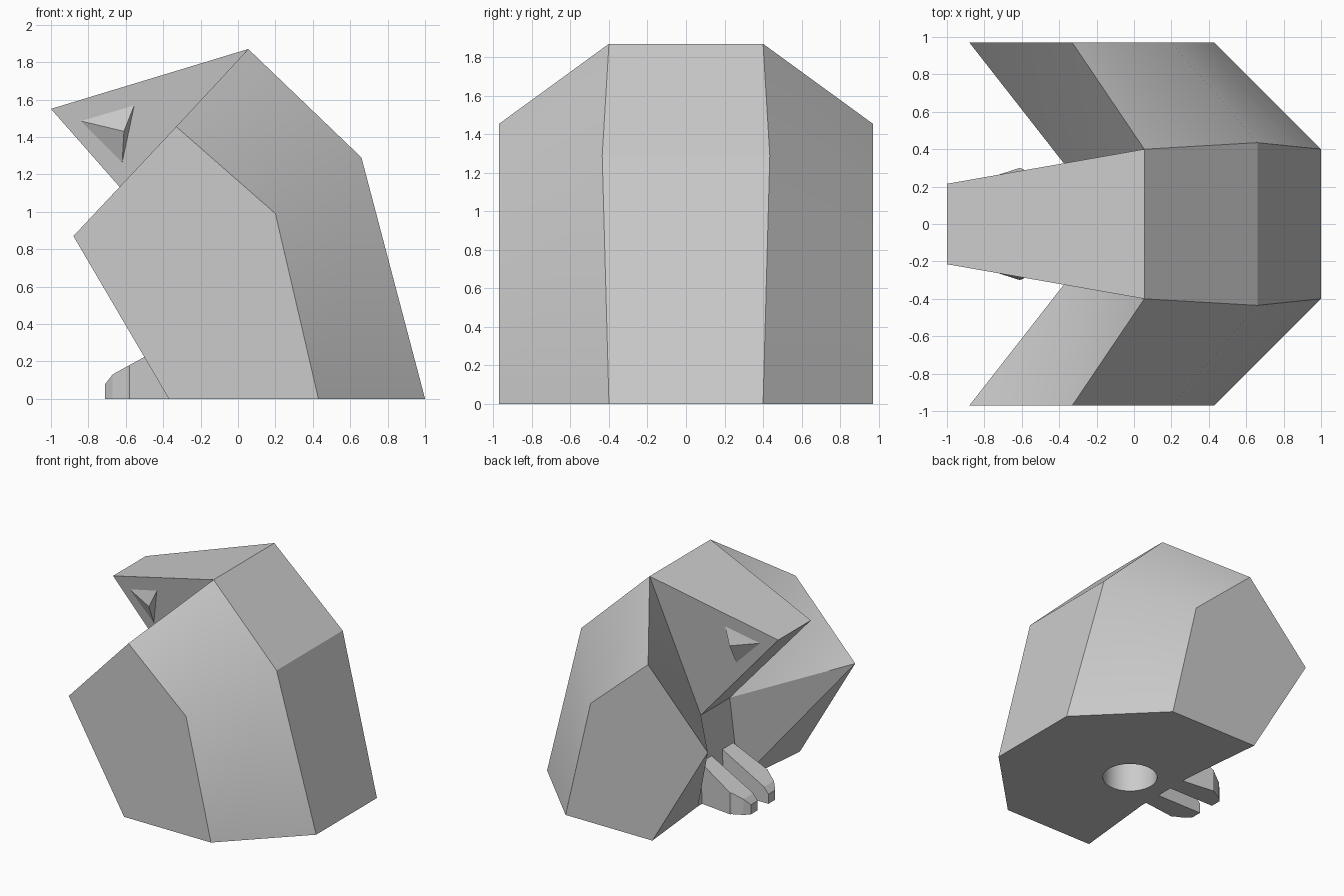
import bpy
import bmesh
import math

default = bpy.data.objects.get("Cube")
if default:
    bpy.data.objects.remove(default, do_unlink=True)

# Single flat colour
grey = bpy.data.materials.new("plain_grey")
grey.use_nodes = True
GREY = (0.6, 0.6, 0.6, 1.0)
grey.diffuse_color = GREY
grey.node_tree.nodes["Principled BSDF"].inputs["Base Color"].default_value = GREY


def make_object(name, bm):
    bmesh.ops.remove_doubles(bm, verts=bm.verts[:], dist=0.0001)
    bmesh.ops.recalc_face_normals(bm, faces=bm.faces[:])
    mesh = bpy.data.meshes.new(name)
    bm.to_mesh(mesh)
    bm.free()
    mesh.materials.append(grey)
    obj = bpy.data.objects.new(name, mesh)
    bpy.context.collection.objects.link(obj)
    return obj


def shade(obj):
    bpy.ops.object.select_all(action='DESELECT')
    obj.select_set(True)
    bpy.context.view_layer.objects.active = obj
    bpy.ops.object.shade_smooth_by_angle(angle=math.radians(30))


# Named corners of the left half of the body
corners = {
    "crown": (0.055, 0.40, 1.87), "spine": (0.66, 0.435, 1.29), "tail": (1.0, 0.40, 0),
    "brow": (-1.0, 0.215, 1.55), "throat": (-0.27, 0.19, 0.72), "chest": (-0.30, 0.27, 0),
    "shoulder_front": (-0.88, 0.97, 0.87), "shoulder_top": (-0.33, 0.97, 1.455),
    "shoulder_back": (0.20, 0.97, 0.99), "base_back": (0.43, 0.97, 0),
    "base_front": (-0.37, 0.97, 0),
}
# Faces on each side
side_faces = [
    "shoulder_front shoulder_top shoulder_back base_back base_front",
    "crown spine shoulder_back shoulder_top",
    "spine tail base_back shoulder_back",
    "crown brow throat",
    "crown shoulder_top throat",
    "shoulder_top shoulder_front throat",
    "shoulder_front base_front chest",
    "shoulder_front chest throat",
]
# Strips that cross the middle, from corner to corner
middle_strips = ["brow crown", "crown spine", "spine tail", "brow throat", "throat chest"]

bm = bmesh.new()
verts = {}
for side in (1, -1):
    for key, (x, y, z) in corners.items():
        verts[key, side] = bm.verts.new((x, y * side, z))
    for face in side_faces:
        bm.faces.new([verts[key, side] for key in face.split()])
for strip in middle_strips:
    a, b = strip.split()
    bm.faces.new([verts[a, 1], verts[b, 1], verts[b, -1], verts[a, -1]])
rim = ["chest", "base_front", "base_back", "tail"]
bm.faces.new([verts[k, 1] for k in rim] + [verts[k, -1] for k in reversed(rim)])
body = make_object("body", bm)

# Round socket in the underside
bpy.ops.mesh.primitive_cylinder_add(vertices=48, radius=0.205, depth=0.7, location=(0.04, 0, 0.1))
cutter = bpy.context.object
cutter.name = "socket_cutter"
cutter.hide_render = True
cutter.data.materials.append(grey)
cut = body.modifiers.new("socket", 'BOOLEAN')
cut.operation = 'DIFFERENCE'
cut.solver = 'EXACT'
cut.object = cutter
bpy.ops.object.select_all(action='DESELECT')
body.select_set(True)
bpy.context.view_layer.objects.active = body
bpy.ops.object.modifier_apply(modifier=cut.name)
bpy.data.objects.remove(cutter, do_unlink=True)
shade(body)


def head_side_y(x, z):
    return 0.12 + 0.132 * x + 0.146 * z


def make_eye(name, side):
    bm = bmesh.new()
    ring = [bm.verts.new((x, side * (head_side_y(x, z) - 0.004), z))
            for x, z in ((-0.86, 1.49), (-0.55, 1.58), (-0.62, 1.25))]
    apex = bm.verts.new((-0.61, side * 0.30, 1.43))
    bm.faces.new(ring)
    for i in range(3):
        bm.faces.new((ring[i], ring[(i + 1) % 3], apex))
    make_object(name, bm)


def make_foot(name, side):
    # Sections from tip to root: x, outer y, top z
    sections = [(-0.71, 0.16, 0.08), (-0.67, 0.20, 0.13), (-0.59, 0.24, 0.175),
                (-0.58, 0.25, 0.18), (-0.25, 0.21, 0.36)]
    bm = bmesh.new()
    rings = []
    for x, outer, top in sections:
        rings.append([bm.verts.new((x, side * y, z)) for y, z in
                      ((0.07, 0), (outer, 0), (outer, top), (0.07, top))])
    for a, b in zip(rings, rings[1:]):
        for i in range(4):
            j = (i + 1) % 4
            bm.faces.new((a[i], a[j], b[j], b[i]))
    bm.faces.new(rings[0])
    bm.faces.new(rings[-1])
    make_object(name, bm)


# Eyes and front prongs on both sides
for label, side in (("left", 1), ("right", -1)):
    make_eye(label + "_eye", side)
    make_foot(label + "_foot", side)
